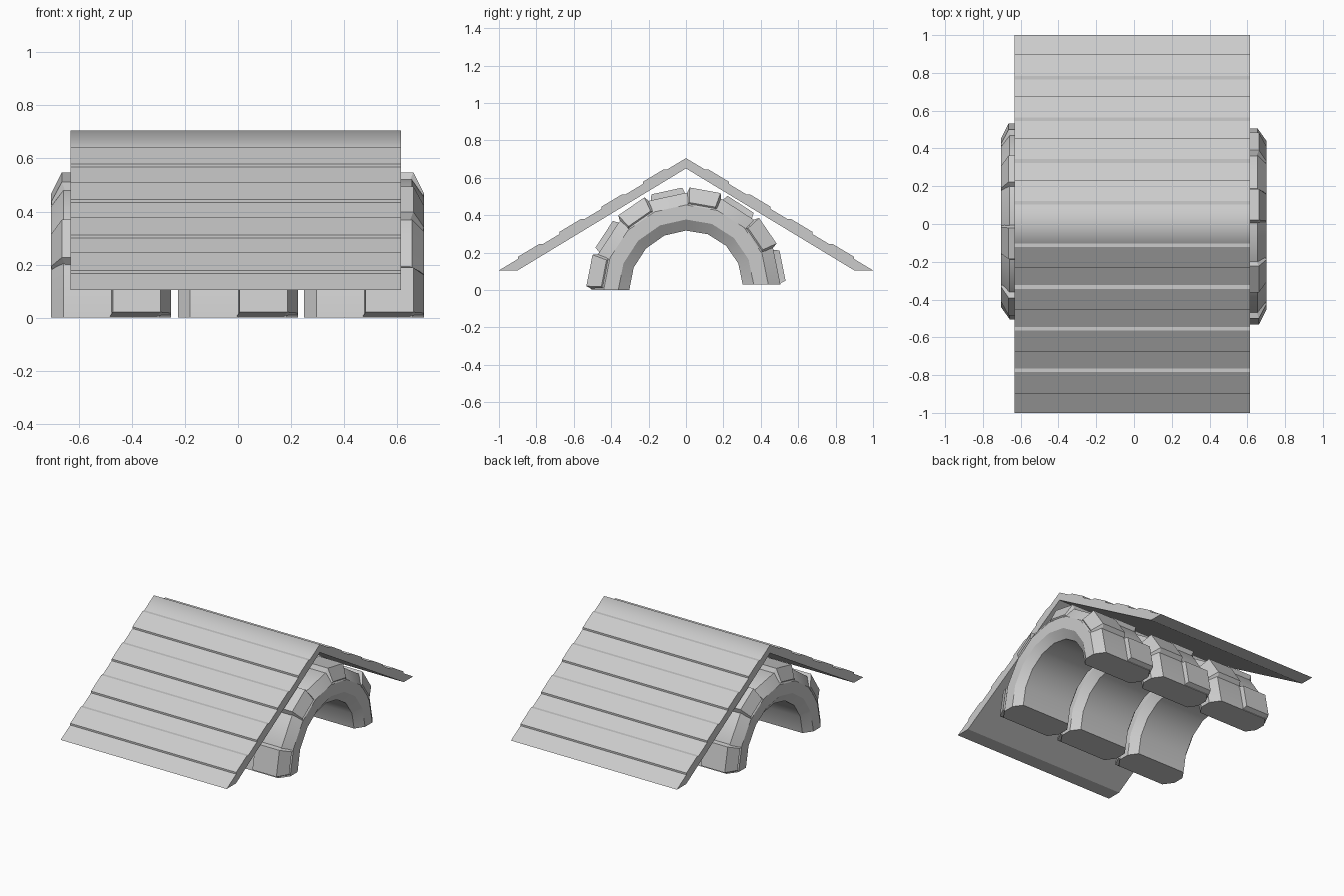
import bpy, bmesh, math

if "Cube" in bpy.data.objects:
    bpy.data.objects.remove(bpy.data.objects["Cube"])


def add_object(name, bm, x=0.0, smooth=None):
    bmesh.ops.recalc_face_normals(bm, faces=bm.faces)
    mesh = bpy.data.meshes.new(name)
    bm.to_mesh(mesh)
    bm.free()
    obj = bpy.data.objects.new(name, mesh)
    bpy.context.collection.objects.link(obj)
    obj.location.x = x
    if smooth:
        bpy.ops.object.select_all(action='DESELECT')
        obj.select_set(True)
        bpy.context.view_layer.objects.active = obj
        bpy.ops.object.shade_smooth_by_angle(angle=math.radians(smooth))
    return obj


def loft(bm, rings):
    """Join closed rings of points and cap both ends."""
    rows = [[bm.verts.new(p) for p in ring] for ring in rings]
    n = len(rows[0])
    for a, b in zip(rows, rows[1:]):
        for i in range(n):
            j = (i + 1) % n
            bm.faces.new((a[i], a[j], b[j], b[i]))
    bm.faces.new(rows[0][::-1])
    bm.faces.new(rows[-1])


# Roof: gable profile with four raised boards on each slope
def slope_z(y):
    return 0.705 - 0.6 * y


half = []
for k in range(4):
    y0, y1 = 0.103 + 0.2205 * k, 0.23 + 0.2225 * k
    half += [(y0, slope_z(y0)), (y0 + 0.02, slope_z(y0)),
             (y1, slope_z(y1) + 0.012), (y1, slope_z(y1))]
half += [(1.0, 0.105), (0.9, 0.105)]
profile = [(0, 0.705)] + half + [(0, 0.65)] + [(-y, z) for y, z in reversed(half)]
bm = bmesh.new()
loft(bm, [[(x, y, z) for y, z in profile] for x in (-0.632, 0.615)])
for f in bm.faces:  # soft shading over the ridge
    if len(f.verts) == 4 and any(abs(v.co.z - 0.705) < 1e-4 for v in f.verts):
        f.smooth = True
add_object("roof", bm)

# Half tyres: sixteen-sided carcass with alternating tread lugs
STEP = 22.5


def arch(x, r, deg):
    a = math.radians(deg)
    return (x, -r * math.cos(a), r * math.sin(a) + 0.03 * deg / 180)


SECTION = [(-0.185, 0.303), (0.185, 0.303), (0.226, 0.362), (0.226, 0.44),
           (0.18, 0.505), (-0.18, 0.505), (-0.226, 0.44), (-0.226, 0.362)]
LUG_BASE = [(-0.008, 0.495), (0.17, 0.495), (0.22, 0.43), (0.2, 0.42)]
LUG_TOP = [(0.006, 0.533), (0.186, 0.533), (0.226, 0.453), (0.2, 0.42)]


def build_tyre(name, x):
    bm = bmesh.new()
    loft(bm, [[arch(px, r, i * STEP) for px, r in SECTION] for i in range(9)])
    for i in range(8):
        side = 1 if i % 2 == 0 else -1
        a0, a1 = i * STEP, (i + 1) * STEP
        bevel = 2.2
        # foot, raised crown and far foot of the lug share the buried inner edge
        stations = [(LUG_BASE, a0), (LUG_TOP, a0 + bevel),
                    (LUG_TOP, a1 - bevel), (LUG_BASE, a1)]
        # bury the inner edge under the carcass
        loft(bm, [[arch(side * px, r, a) for px, r in pts + [(-0.008, 0.42)]]
                  for pts, a in stations])
    return add_object(name, bm, x, smooth=28)


for name, x in (("left_tyre", -0.478), ("middle_tyre", 0.0), ("right_tyre", 0.475)):
    build_tyre(name, x)
